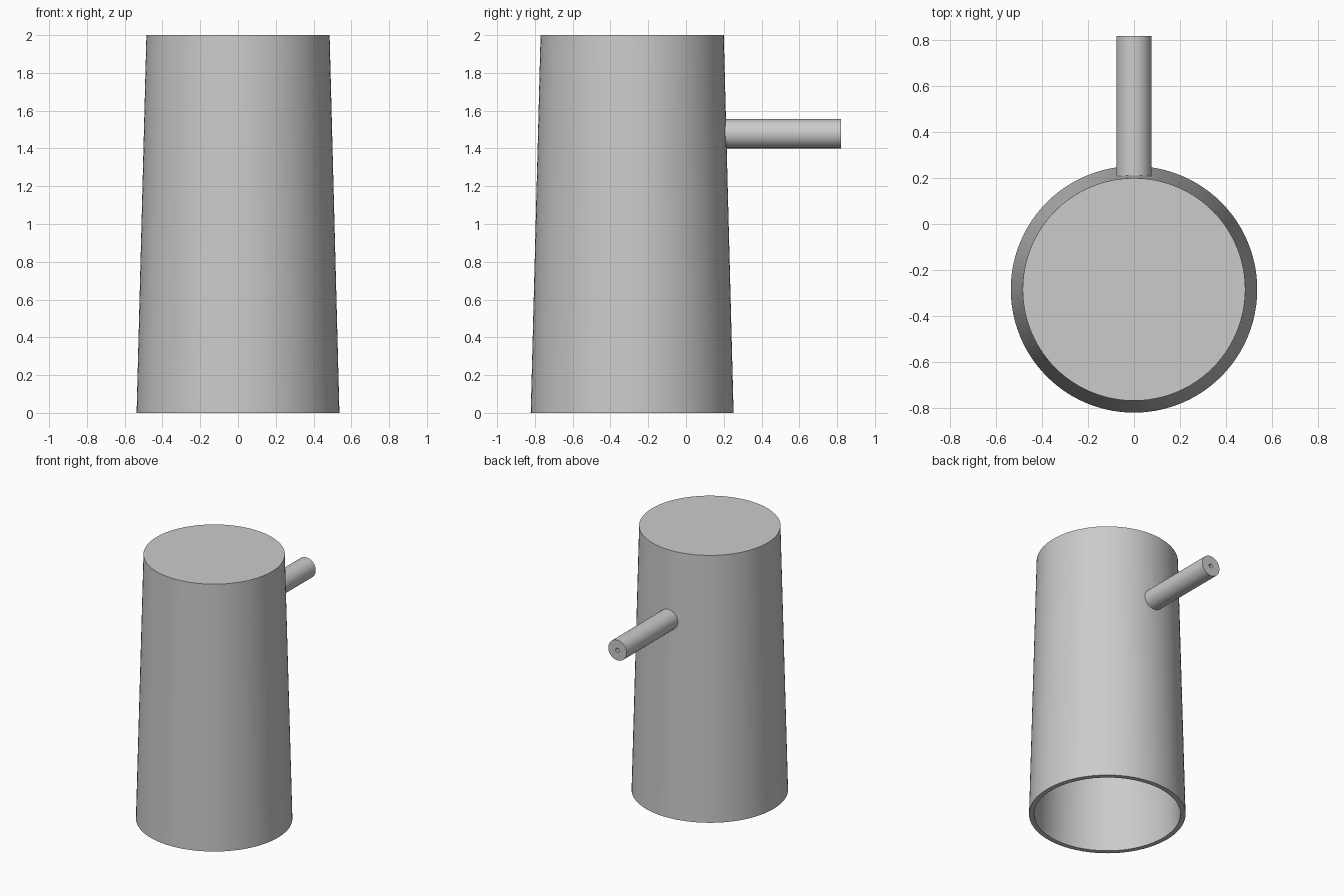
import bpy, bmesh, math
from mathutils import Matrix, Vector

cube = bpy.data.objects.get("Cube")
if cube:
    bpy.data.objects.remove(cube, do_unlink=True)

GREY = (0.6, 0.6, 0.6, 1.0)
mat = bpy.data.materials.new("light grey")
mat.use_nodes = True
mat.diffuse_color = GREY
mat.node_tree.nodes["Principled BSDF"].inputs["Base Color"].default_value = GREY

WALL = 0.035
BODY_Y = -0.285
HANDLE_Z = 1.478
BORE = 0.015


def lathe(name, profile, matrix, closed=False, steps=96):
    """Spin an (r, z) profile about z, then place it with a matrix."""
    bm = bmesh.new()
    verts = [bm.verts.new((r, 0, z)) for r, z in profile]
    pairs = list(zip(verts, verts[1:]))
    if closed:
        pairs.append((verts[-1], verts[0]))
    edges = [bm.edges.new(p) for p in pairs]
    bmesh.ops.spin(bm, geom=verts + edges, cent=(0, 0, 0), axis=(0, 0, 1),
                   angle=math.tau, steps=steps, use_merge=True)
    bmesh.ops.remove_doubles(bm, verts=bm.verts, dist=1e-5)
    bmesh.ops.recalc_face_normals(bm, faces=bm.faces)
    bm.transform(matrix)
    mesh = bpy.data.meshes.new(name)
    bm.to_mesh(mesh)
    bm.free()
    mesh.materials.append(mat)
    obj = bpy.data.objects.new(name, mesh)
    bpy.context.collection.objects.link(obj)
    return obj


def activate(obj):
    bpy.ops.object.select_all(action='DESELECT')
    obj.select_set(True)
    bpy.context.view_layer.objects.active = obj


# Tapered hollow body, closed at the top and open underneath
body = lathe("body", [(0, 2), (0.485, 2), (0.537, 0), (0.537 - WALL, 0),
                      (0.485 - WALL, 2 - WALL), (0, 2 - WALL)],
             Matrix.Translation((0, BODY_Y, 0)))

# Tubular handle pointing backwards, with a narrow bore
back = Matrix.Translation((0, 0, HANDLE_Z)) @ Vector((0, 1, 0)).to_track_quat('Z', 'X').to_matrix().to_4x4()
start, end = 0.19, 0.82
handle = lathe("handle", [(BORE, start), (0.077, start), (0.077, end), (BORE, end)],
               back, closed=True, steps=48)

# Continue the bore through the body wall
cutter = lathe("bore_cutter", [(0, 0), (BORE, 0), (BORE, 0.4), (0, 0.4)], back, steps=48)
cutter.hide_render = True
drill = body.modifiers.new("bore", 'BOOLEAN')
drill.operation = 'DIFFERENCE'
drill.solver = 'EXACT'
drill.object = cutter
activate(body)
bpy.ops.object.modifier_apply(modifier=drill.name)
bpy.data.objects.remove(cutter, do_unlink=True)

for obj in (body, handle):
    activate(obj)
    bpy.ops.object.shade_smooth_by_angle(angle=math.radians(30))
